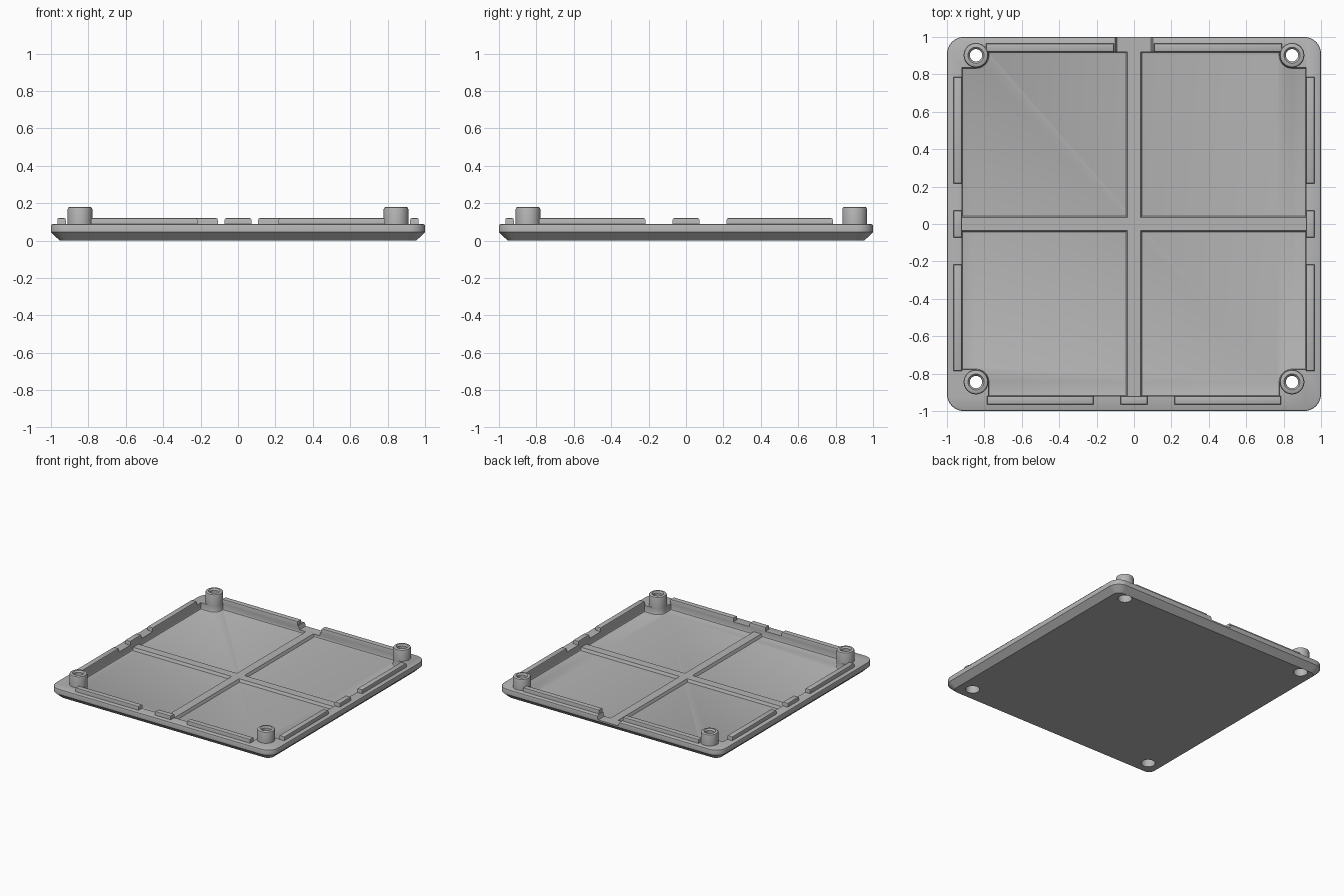
import bpy, bmesh
from math import sin, cos, pi, radians

if "Cube" in bpy.data.objects:
    bpy.data.objects.remove(bpy.data.objects["Cube"])

grey = bpy.data.materials.new("plain grey")
grey.use_nodes = True
COLOUR = (0.46, 0.46, 0.46, 1)
grey.diffuse_color = COLOUR
grey.node_tree.nodes["Principled BSDF"].inputs["Base Color"].default_value = COLOUR

RIM, FLOOR, RIB_TOP, LIP_TOP = 0.088, 0.035, 0.057, 0.12
EDGE, LIP_OUT = 0.92, 0.966
POST_X, POST_R, HOLE_R = 0.845, 0.066, 0.033
POST_Y = {1: 0.902, -1: -0.845}


def finish(name, bm):
    bmesh.ops.recalc_face_normals(bm, faces=bm.faces)
    mesh = bpy.data.meshes.new(name)
    bm.to_mesh(mesh)
    bm.free()
    mesh.materials.append(grey)
    obj = bpy.data.objects.new(name, mesh)
    bpy.context.collection.objects.link(obj)
    return obj


def activate(obj):
    bpy.ops.object.select_all(action='DESELECT')
    obj.select_set(True)
    bpy.context.view_layer.objects.active = obj


def smooth(obj):
    activate(obj)
    bpy.ops.object.shade_smooth_by_angle(angle=radians(35))


def loft(name, rings, caps=True):
    """Skin a stack of equal closed rings; without caps the stack closes on itself."""
    bm = bmesh.new()
    loops = [[bm.verts.new(p) for p in ring] for ring in rings]
    n = len(loops[0])
    pairs = list(zip(loops, loops[1:]))
    if caps:
        bm.faces.new(loops[0])
        bm.faces.new(loops[-1])
    else:
        pairs.append((loops[-1], loops[0]))
    for a, b in pairs:
        for i in range(n):
            j = (i + 1) % n
            bm.faces.new((a[i], a[j], b[j], b[i]))
    return finish(name, bm)


def circle(x, y, r, z, n=32):
    return [(x + r * cos(2 * pi * i / n), y + r * sin(2 * pi * i / n), z) for i in range(n)]


def rounded_square(half, radius, z, steps=8):
    c = half - radius
    ring = []
    for k, (sx, sy) in enumerate([(1, 1), (-1, 1), (-1, -1), (1, -1)]):
        for i in range(steps + 1):
            a = pi / 2 * (k + i / steps)
            ring.append((sx * c + radius * cos(a), sy * c + radius * sin(a), z))
    return ring


def frustum(name, low, high, z0, z1):
    """Block between two (x0, x1, y0, y1) rectangles."""
    def rect(b, z):
        return [(b[0], b[2], z), (b[1], b[2], z), (b[1], b[3], z), (b[0], b[3], z)]
    return loft(name, [rect(low, z0), rect(high, z1)])


def lip(name, x0, x1, y0, y1):
    obj = frustum(name, (x0, x1, y0, y1), (x0, x1, y0, y1), RIM - 0.01, LIP_TOP)
    bm = bmesh.new()
    bm.from_mesh(obj.data)
    top = [e for e in bm.edges if all(v.co.z > RIM for v in e.verts)]
    bmesh.ops.bevel(bm, geom=top, offset=0.008, segments=2, profile=0.5, affect='EDGES')
    bm.to_mesh(obj.data)
    bm.free()
    smooth(obj)


def cut(target, cutter):
    cutter.hide_render = True
    mod = target.modifiers.new("cut", 'BOOLEAN')
    mod.operation, mod.solver, mod.object = 'DIFFERENCE', 'EXACT', cutter
    activate(target)
    bpy.ops.object.modifier_apply(modifier=mod.name)
    bpy.data.objects.remove(cutter)


# Tray body with chamfered underside and softened top edge
tray = loft("tray", [rounded_square(0.953, 0.05, 0),
                     rounded_square(1, 0.09, 0.045),
                     rounded_square(1, 0.09, RIM - 0.008),
                     rounded_square(0.998, 0.088, RIM - 0.003),
                     rounded_square(0.992, 0.082, RIM)])


# Pocket, its corners stepping around the posts
outline = []
for sx, sy in [(1, 1), (-1, 1), (-1, -1), (1, -1)]:
    cx, cy = sx * POST_X, POST_Y[sy]
    corner = [(sx * EDGE, cy - sy * POST_R)]
    for i in range(9):
        t = pi / 2 * i / 8
        corner.append((cx - sx * POST_R * sin(t), cy - sy * POST_R * cos(t)))
    corner.append((cx - sx * POST_R, sy * EDGE))
    outline += corner if sx == sy else corner[::-1]

pocket = loft("pocket_cutter", [[(x, y, z) for x, y in outline] for z in (FLOOR, 0.2)])
bm = bmesh.new()
bm.from_mesh(pocket.data)
low = [e for e in bm.edges if all(v.co.z < FLOOR + 0.001 for v in e.verts)]
bmesh.ops.bevel(bm, geom=low, offset=0.012, segments=2, profile=0.5, affect='EDGES')
bm.to_mesh(pocket.data)
bm.free()
cut(tray, pocket)

# Cable notch in the middle of the back rim
cut(tray, frustum("notch_cutter", (-0.09, 0.09, 0.9, 1.1),
                  (-0.115, 0.115, 0.9, 1.1), RIB_TOP, 0.13))

# Corner posts with stepped screw holes
for sx in (1, -1):
    for sy in (1, -1):
        x, y = sx * POST_X, POST_Y[sy]
        cut(tray, loft("drill", [circle(x, y, r, z) for r, z in
                                 [(0.052, -0.1), (0.052, 0.07), (HOLE_R, 0.07), (HOLE_R, 0.3)]]))
        name = ("back" if sy > 0 else "front") + ("_left" if sx > 0 else "_right") + "_post"
        profile = [(HOLE_R, RIM - 0.01), (POST_R, RIM - 0.01), (POST_R, 0.168), (0.063, 0.176),
                   (0.057, 0.18), (0.043, 0.18), (HOLE_R, 0.168)]
        smooth(loft(name, [circle(x, y, r, z) for r, z in profile], caps=False))
smooth(tray)

# Crossed stiffening ribs with sloped sides
B, T, L = 0.046, 0.034, EDGE + 0.003
frustum("long_rib", (-B, B, -L, L), (-T, T, -L, L), FLOOR - 0.005, RIB_TOP)
frustum("cross_rib", (-L, L, -B, B), (-L, L, -T, T), FLOOR - 0.005, RIB_TOP)

# Raised locating lips and centre clips around the rim
for s, side in ((1, "left"), (-1, "right")):
    x0, x1 = sorted((s * EDGE, s * LIP_OUT))
    lip(side + "_back_lip", x0, x1, 0.217, 0.785)
    lip(side + "_front_lip", x0, x1, -0.785, -0.217)
    lip(side + "_clip", x0, x1, -0.071, 0.071)
    f0, f1 = sorted((s * 0.217, s * 0.785))
    lip("front_" + side + "_lip", f0, f1, -LIP_OUT, -EDGE)
    b0, b1 = sorted((s * 0.108, s * 0.79))
    lip("back_" + side + "_lip", b0, b1, EDGE, LIP_OUT)
lip("front_clip", -0.071, 0.071, -LIP_OUT, -EDGE)
